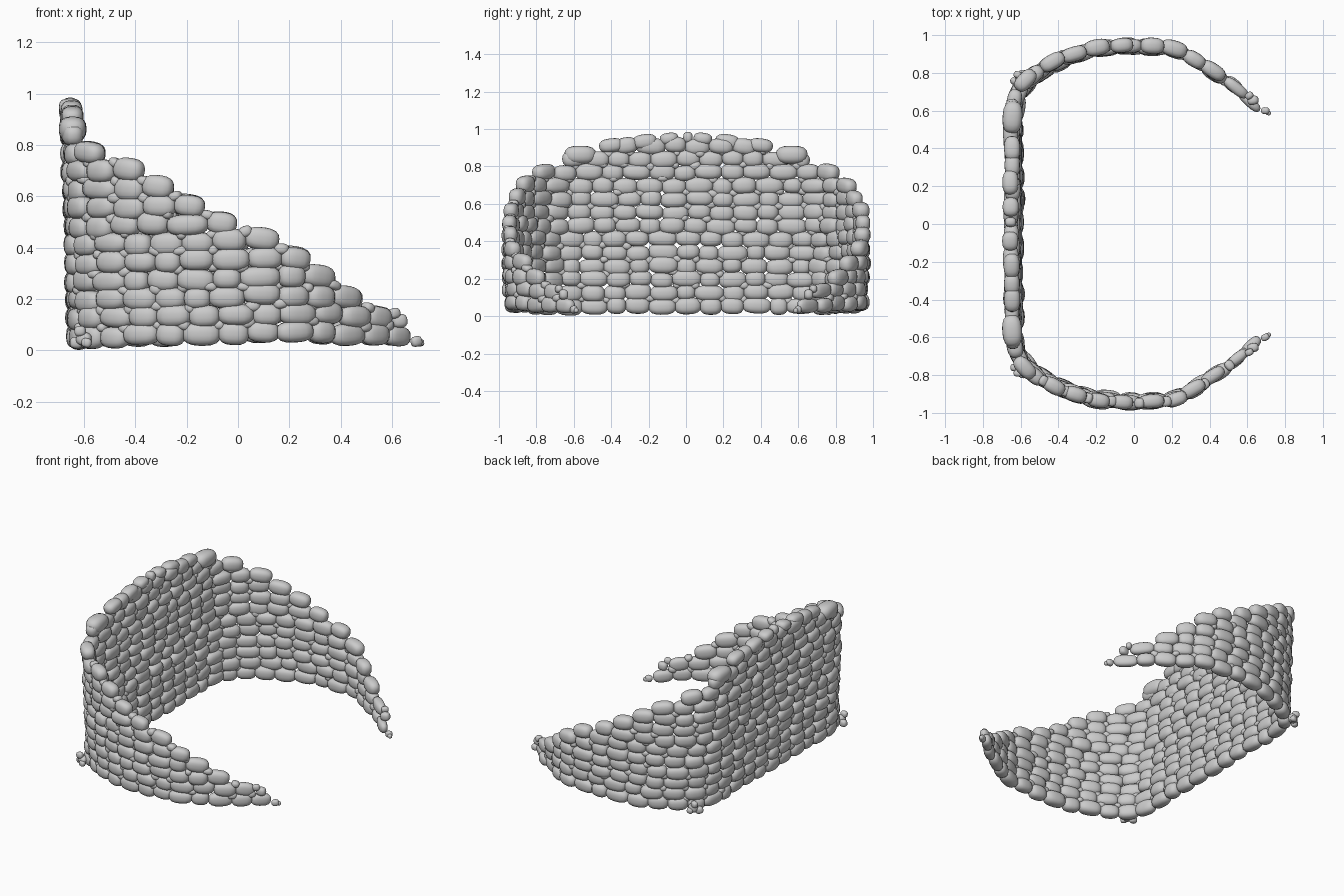
import bpy, bmesh, math, random
from mathutils import Vector, Matrix

if "Cube" in bpy.data.objects:
    bpy.data.objects.remove(bpy.data.objects["Cube"])

random.seed(7)
R = random.uniform

# Half of the wall's plan, from the middle of the back to the tip: x, y, wall height
PLAN = [(-.635, 0, .985), (-.635, .2, .975), (-.635, .4, .95), (-.64, .58, .91), (-.615, .70, .865),
        (-.52, .80, .81), (-.38, .88, .745), (-.2, .932, .635), (0, .95, .52), (.2, .94, .435),
        (.3, .895, .365), (.4, .83, .29), (.5, .765, .225), (.6, .685, .17), (.66, .625, .11), (.71, .59, .06)]
DIST = [0.0]
for a, b in zip(PLAN, PLAN[1:]):
    DIST.append(DIST[-1] + math.hypot(b[0] - a[0], b[1] - a[1]))
TOTAL = DIST[-1]
CORNER = DIST[4]


def at(s):
    """Plan position and wall height at signed distance s from the back's middle."""
    d = min(abs(s), TOTAL)
    i = max(j for j in range(len(DIST) - 1) if DIST[j] <= d)
    t = (d - DIST[i]) / (DIST[i + 1] - DIST[i])
    p = Vector(PLAN[i]).lerp(Vector(PLAN[i + 1]), t)
    return Vector((p.x, math.copysign(p.y, s), 0)), p.z


# Template pebble: a cube grid rounded into a pillow shape
tmp = bmesh.new()
bmesh.ops.create_cube(tmp, size=2)
bmesh.ops.subdivide_edges(tmp, edges=tmp.edges[:], cuts=4, use_grid_fill=True)
for v in tmp.verts:
    e = 2.7
    c = Vector([math.tan(q * math.pi / 4) for q in v.co])
    v.co = c / sum(abs(q) ** e for q in c) ** (1 / e)
PEBBLE = bpy.data.meshes.new("pebble")
tmp.to_mesh(PEBBLE)
tmp.free()


def add_stone(bm, pos, size, yaw=0, tilt=0):
    """Add one pebble; size is length, thickness, height."""
    n = len(bm.verts)
    bm.from_mesh(PEBBLE)
    bm.verts.ensure_lookup_table()
    m = (Matrix.Translation(pos) @ Matrix.Rotation(yaw, 4, 'Z') @ Matrix.Rotation(tilt, 4, 'Y')
         @ Matrix.Diagonal((*[q / 2 for q in size], 1)))
    bmesh.ops.transform(bm, matrix=m, verts=bm.verts[n:])


def finish(bm, name):
    for f in bm.faces:
        f.smooth = True
    me = bpy.data.meshes.new(name)
    bm.to_mesh(me)
    bm.free()
    bpy.context.collection.objects.link(bpy.data.objects.new(name, me))


def wall_stone(bm, s, z, length, thick, height, tilt=0):
    """Place a stone on the plan, aligned to the wall and leaning slightly outwards."""
    a, b = at(s - length * .4)[0], at(s + length * .4)[0]
    t = (b - a).normalized()
    out = Vector((-t.y, t.x, 0))
    if out.dot(at(s)[0]) < 0:
        out = -out
    lift = .022 * max(0, 1 - abs(abs(s) - CORNER - .85) / .75)
    pos = (a + b) / 2 * .5 + at(s)[0] * .5 + out * (.03 * (z - .45) + R(-.006, .006))
    pos.z = z + lift
    add_stone(bm, pos, (length, thick, height), math.atan2(t.y, t.x), tilt)


# Courses of stones, each ending where the falling wall top cuts it
STEP, Z0 = .0715, .053
for k in range(13):
    z = Z0 + k * STEP
    end = TOTAL
    while end > .1 and at(end)[1] < z + .042:
        end -= .005
    end = min(end, TOTAL - .03)
    count = max(2, round(2 * end / .125))
    cuts = [-end + 2 * end * i / count + (R(-.018, .018) if 0 < i < count else 0) for i in range(count + 1)]
    bm = bmesh.new()
    for a, b in zip(cuts, cuts[1:]):
        s = (a + b) / 2
        tip = min(1, max(0, (TOTAL - abs(s)) / .5))
        last = a == cuts[0] or b == cuts[-1]
        tilt = math.copysign(.12, s) * (-1 if abs(s) < 0 else 1) if last and k > 0 else R(-.06, .06)
        wall_stone(bm, s, z + R(-.006, .006), (b - a) * 1.06, .052 + .028 * tip + R(-.006, .008),
                   (.076 + .012 * tip) * R(.94, 1.06), tilt)
        # small chinking stones at the joints
        if not last and R(0, 1) < .75 and at(a)[1] > z + .08:
            wall_stone(bm, a, z + STEP / 2 + R(-.008, .008), R(.04, .065), .055, R(.035, .045), R(-.4, .4))
    finish(bm, f"stone_course_{k + 1:02d}")

# Cap stones along the top of the back, with a large one near each corner
bm = bmesh.new()
for side in (-1, 1):
    for s, length, h in ((.09, .10, .065), (.22, .13, .08), (.40, .13, .075)):
        wall_stone(bm, side * s, at(s)[1] - h / 2, length, .085, h, side * .12)
    wall_stone(bm, side * .565, .862, .17, .105, .098, 0)
wall_stone(bm, .01, .955, .05, .06, .06)
finish(bm, "cap_stones")

# Small loose stones at the foot of the corners and at the wing tips
bm = bmesh.new()
for side in (-1, 1):
    for x, y, z, d in ((-.60, .78, .045, .06), (-.63, .76, .03, .05), (-.59, .80, .03, .04),
                       (-.615, .79, .075, .045), (.695, .60, .035, .045), (.71, .588, .03, .03),
                       (.63, .655, .115, .06), (.61, .68, .145, .045)):
        add_stone(bm, (x, side * y, z), (d, d * .8, d * .9), R(-.6, .6), R(-.3, .3))
finish(bm, "loose_stones")
bpy.data.meshes.remove(PEBBLE)
